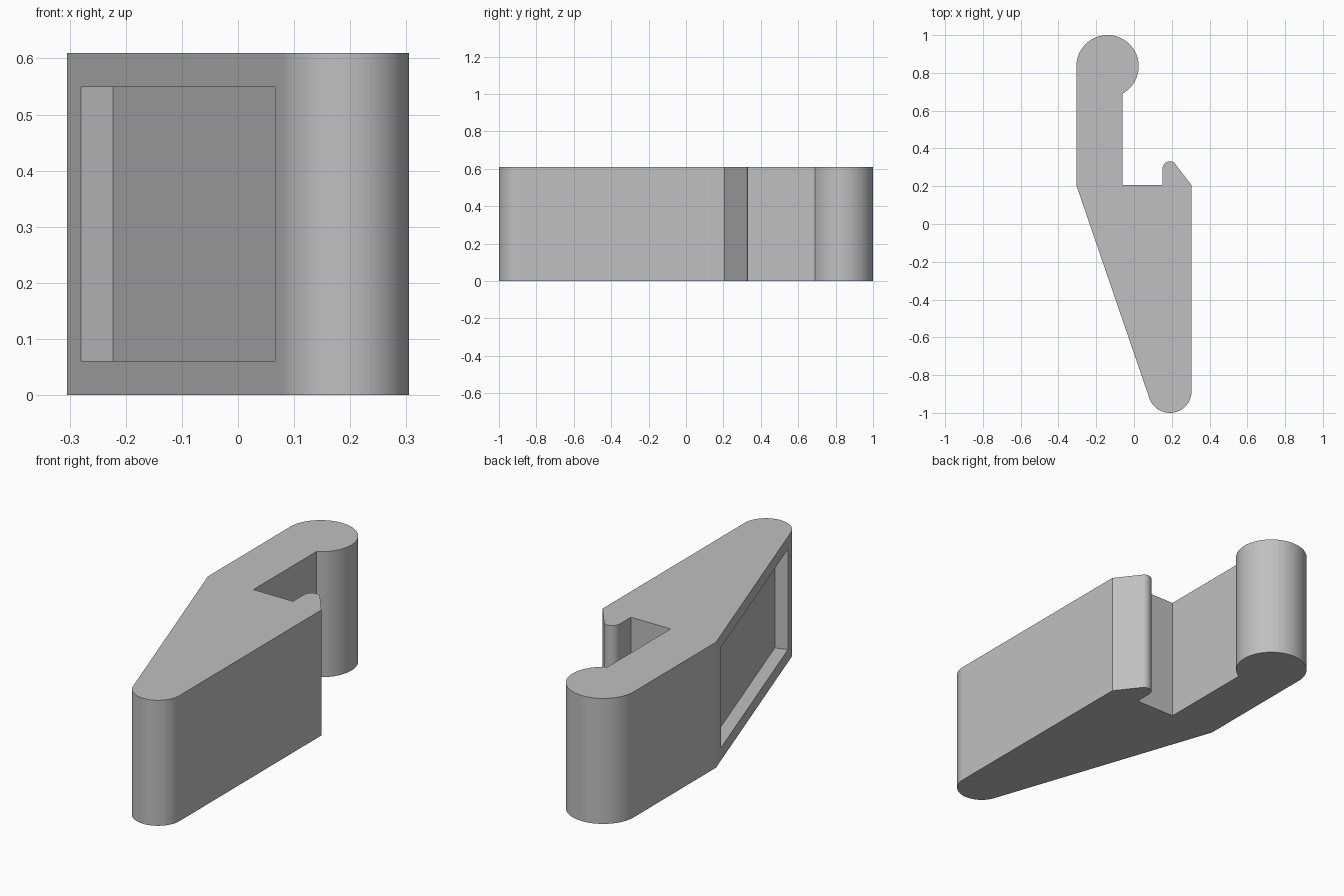
import bpy
import bmesh
import math
from mathutils import Matrix, Vector

HEIGHT = 0.61

default = bpy.data.objects.get("Cube")
if default:
    bpy.data.objects.remove(default, do_unlink=True)

grey = bpy.data.materials.new("light grey")
grey.use_nodes = True
grey.diffuse_color = (0.53, 0.53, 0.53, 1)
grey.node_tree.nodes["Principled BSDF"].inputs["Base Color"].default_value = (0.53, 0.53, 0.53, 1)


def arc(cx, cy, radius, start, end, steps):
    """Points on a circle from start to end, in degrees."""
    angles = [math.radians(start + (end - start) * i / steps) for i in range(steps + 1)]
    return [(cx + radius * math.cos(a), cy + radius * math.sin(a)) for a in angles]


def add_object(name, bm):
    bmesh.ops.recalc_face_normals(bm, faces=bm.faces)
    mesh = bpy.data.meshes.new(name)
    bm.to_mesh(mesh)
    bm.free()
    mesh.materials.append(grey)
    obj = bpy.data.objects.new(name, mesh)
    bpy.context.collection.objects.link(obj)
    return obj


# Clip outline, counter-clockwise: rounded foot, lip, notch, stem and round hook
corner = Vector((-0.305, 0.205))
slant_angle = 198.9
outline = arc(0.19, -0.885, 0.115, slant_angle, 360, 54)
outline += [(0.305, 0.205)]
outline += arc(0.19, 0.293, 0.039, 54, 180, 24)
outline += [(0.151, 0.207), (-0.062, 0.207)]
outline += arc(-0.14, 0.835, 0.165, -61.8, 180, 80)
outline += [tuple(corner)]

bm = bmesh.new()
base = bm.faces.new([bm.verts.new((x, y, 0)) for x, y in outline])
top = bmesh.ops.extrude_face_region(bm, geom=[base])["geom"]
bmesh.ops.translate(bm, vec=(0, 0, HEIGHT), verts=[v for v in top if isinstance(v, bmesh.types.BMVert)])
clip = add_object("clip_body", bm)

# Shallow rectangular pocket cut square into the slanted side
along = (Vector(outline[0]) - corner).normalized()
middle = corner + along * 0.611
turn = Matrix.Rotation(math.atan2(along.y, along.x), 4, "Z")
bm = bmesh.new()
bmesh.ops.create_cube(bm, size=1, matrix=Matrix.Translation((middle.x, middle.y, HEIGHT / 2))
                      @ turn @ Matrix.Diagonal((1.068, 0.122, 0.488, 1)))
cutter = add_object("pocket_cutter", bm)
cutter.hide_render = True

cut = clip.modifiers.new("pocket", "BOOLEAN")
cut.operation = "DIFFERENCE"
cut.solver = "EXACT"
cut.object = cutter

bpy.ops.object.select_all(action="DESELECT")
clip.select_set(True)
bpy.context.view_layer.objects.active = clip
bpy.ops.object.modifier_apply(modifier=cut.name)
bpy.data.objects.remove(cutter, do_unlink=True)
bpy.ops.object.shade_smooth_by_angle(angle=math.radians(12))
